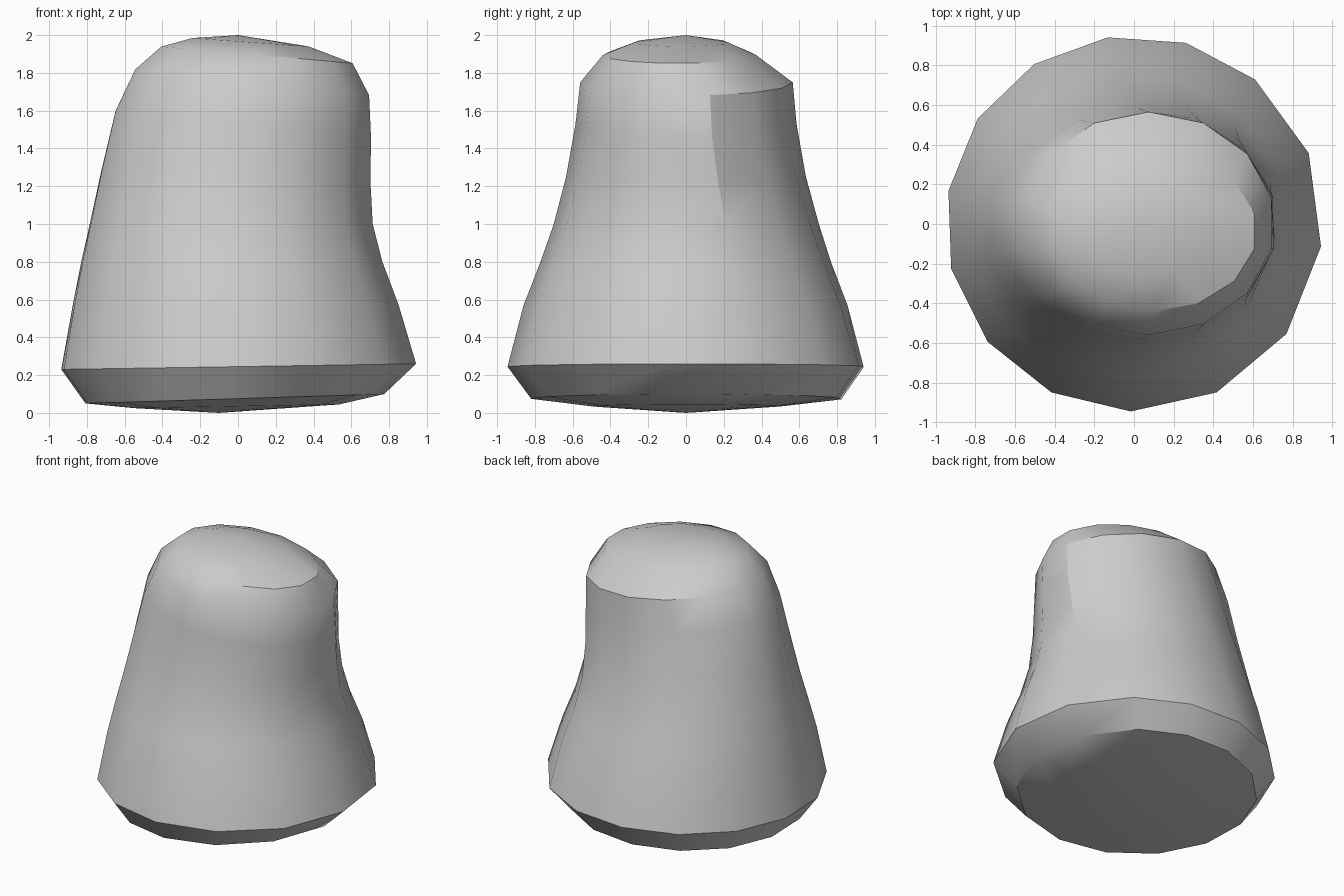
import bpy, bmesh
from math import cos, sin, radians

cube = bpy.data.objects.get("Cube")
if cube:
    bpy.data.objects.remove(cube, do_unlink=True)

SIDES = 14

# One flat grey for the whole body
grey = bpy.data.materials.new("Plain grey")
grey.use_nodes = True
COLOUR = (0.6, 0.6, 0.6, 1)
grey.diffuse_color = COLOUR
grey.node_tree.nodes["Principled BSDF"].inputs["Base Color"].default_value = COLOUR

# Corner angles of the wide base, easing to an even spacing at the top
BASE_ANGLES = [22, 50, 74, 98, 122, 146, 170, 194, 219, 244, 269, 296, 324, 353]
STEP = 360 / SIDES

# Sections: left z, right z, left x, right x, front y, back y
SECTIONS = [
    (.025, .045, -.56, .54, -.50, .50),
    (.05, .10, -.82, .78, -.82, .83),
    (.23, .26, -.95, .95, -.945, .95),
    (.57, .57, -.89, .86, -.86, .86),
    (.80, .80, -.845, .775, -.77, .77),
    (1.0, 1.0, -.80, .725, -.70, .705),
    (1.28, 1.22, -.74, .715, -.635, .635),
    (1.6, 1.46, -.665, .72, -.585, .585),
    (1.82, 1.68, -.56, .71, -.56, .565),
    (1.94, 1.85, -.42, .62, -.44, .37),
    (1.985, 1.94, -.25, .38, -.27, .22),
]


def add_section(bm, section):
    """Add one tilted, off-centre oval ring."""
    zl, zr, xl, xr, yf, yb = section
    cx, cy = (xl + xr) / 2, (yf + yb) / 2
    ease = min(max((zl + zr) / 2 - .25, 0) / 1.4, 1)
    ring = []
    for i, base in enumerate(BASE_ANGLES):
        a = radians(base + ease * ((i + .5) * STEP - base))
        z = zl + (zr - zl) * (1 + cos(a)) / 2
        ring.append(bm.verts.new((cx + (xr - xl) / 2 * cos(a),
                                  cy + (yb - yf) / 2 * sin(a), z)))
    return ring


def cap(bm, ring, point):
    """Close a ring with a fan to one point."""
    tip = bm.verts.new(point)
    for i in range(SIDES):
        bm.faces.new((ring[i], ring[(i + 1) % SIDES], tip))


# Loft the body and close it with shallow domes
bm = bmesh.new()
rings = [add_section(bm, s) for s in SECTIONS]
for low, high in zip(rings, rings[1:]):
    for i in range(SIDES):
        j = (i + 1) % SIDES
        bm.faces.new((low[i], low[j], high[j], high[i]))
cap(bm, rings[0], (-.1, 0, 0))
cap(bm, rings[-1], (0, 0, 2))
bmesh.ops.recalc_face_normals(bm, faces=bm.faces)

mesh = bpy.data.meshes.new("body")
bm.to_mesh(mesh)
bm.free()
mesh.materials.append(grey)
body = bpy.data.objects.new("body", mesh)
bpy.context.collection.objects.link(body)
bpy.context.view_layer.objects.active = body
body.select_set(True)
bpy.ops.object.shade_smooth_by_angle(angle=radians(32))

# Crisp vertical crease on the left side, below the shoulder
for edge in mesh.edges:
    low, high = sorted(edge.vertices)
    if high - low == SIDES and low % SIDES == 0 and 5 <= low // SIDES < 8:
        edge.use_edge_sharp = True
